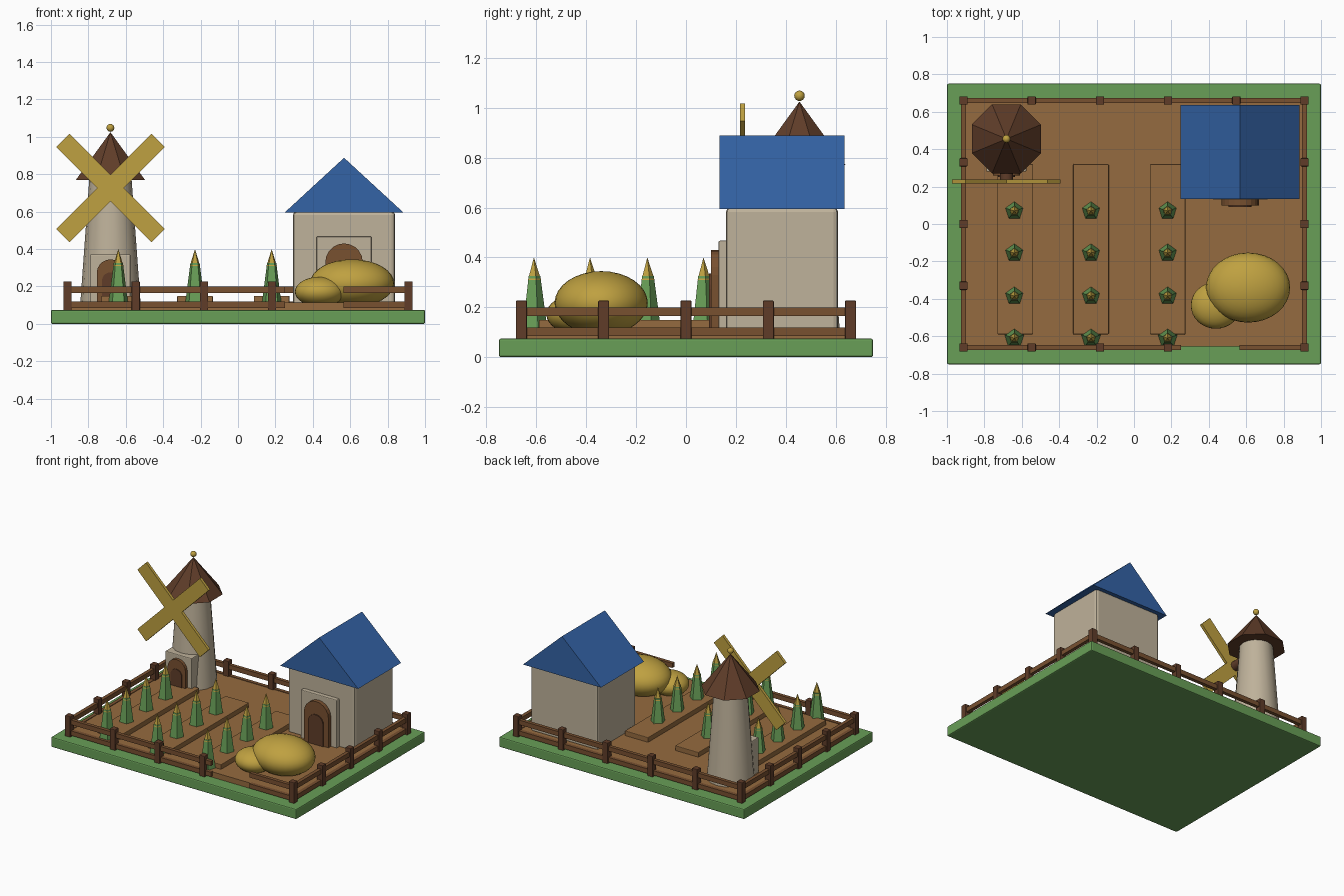
import bpy, bmesh, math
from mathutils import Matrix, Vector

if "Cube" in bpy.data.objects:
    bpy.data.objects.remove(bpy.data.objects["Cube"])


def mat(name, rgb):
    m = bpy.data.materials.new(name)
    m.diffuse_color = (*rgb, 1)
    m.use_nodes = True
    m.node_tree.nodes["Principled BSDF"].inputs["Base Color"].default_value = m.diffuse_color
    return m


GRASS = mat("grass_green", (0.14, 0.345, 0.095))
SOIL = mat("soil_brown", (0.30, 0.147, 0.050))
RAIL = mat("rail_brown", (0.19, 0.082, 0.030))
DARK = mat("dark_wood", (0.115, 0.046, 0.022))
STONE = mat("pale_stone", (0.52, 0.445, 0.325))
BLUE = mat("roof_blue", (0.034, 0.125, 0.38))
STRAW = mat("straw_yellow", (0.52, 0.355, 0.052))


def finish(bm, name, material, smooth=False):
    bmesh.ops.recalc_face_normals(bm, faces=bm.faces)
    me = bpy.data.meshes.new(name)
    bm.to_mesh(me)
    bm.free()
    me.materials.append(material)
    ob = bpy.data.objects.new(name, me)
    bpy.context.collection.objects.link(ob)
    if smooth:
        bpy.ops.object.select_all(action='DESELECT')
        ob.select_set(True)
        bpy.context.view_layer.objects.active = ob
        bpy.ops.object.shade_smooth_by_angle(angle=math.radians(35))
    return ob


def box(name, material, lo, hi, bevel=0.0, rot=None):
    lo, hi = Vector(lo), Vector(hi)
    bm = bmesh.new()
    bmesh.ops.create_cube(bm, size=1)
    bmesh.ops.scale(bm, vec=hi - lo, verts=bm.verts)
    if bevel:
        bmesh.ops.bevel(bm, geom=bm.edges[:], offset=bevel, segments=2,
                        profile=0.5, affect='EDGES')
    if rot:
        bm.transform(rot)
    bmesh.ops.translate(bm, vec=(lo + hi) / 2, verts=bm.verts)
    return finish(bm, name, material)


def cone(name, material, x, y, z0, z1, r0, r1, sides, turn=0.0, smooth=False):
    bm = bmesh.new()
    bmesh.ops.create_cone(bm, cap_ends=True, segments=sides, radius1=r0,
                          radius2=r1, depth=z1 - z0)
    bmesh.ops.remove_doubles(bm, verts=bm.verts, dist=1e-5)
    bm.transform(Matrix.Translation((x, y, (z0 + z1) / 2)) @ Matrix.Rotation(turn, 4, 'Z'))
    return finish(bm, name, material, smooth)


def ball(name, material, centre, radii, seg=32):
    bm = bmesh.new()
    bmesh.ops.create_uvsphere(bm, u_segments=seg, v_segments=seg // 2, radius=1)
    bmesh.ops.scale(bm, vec=radii, verts=bm.verts)
    bmesh.ops.translate(bm, vec=centre, verts=bm.verts)
    return finish(bm, name, material, True)


def prism(name, material, profile, y0, y1):
    """Extrude an x-z outline along y."""
    bm = bmesh.new()
    f = bm.faces.new([bm.verts.new((x, y0, z)) for x, z in profile])
    ext = bmesh.ops.extrude_face_region(bm, geom=[f])
    vs = [v for v in ext["geom"] if isinstance(v, bmesh.types.BMVert)]
    bmesh.ops.translate(bm, vec=(0, y1 - y0, 0), verts=vs)
    return finish(bm, name, material)


def arch(cx, r, z0, top, n=10):
    pts = [(cx + r, z0)]
    pts += [(cx + r * math.cos(math.pi * i / n), top - r + r * math.sin(math.pi * i / n))
            for i in range(n + 1)]
    return pts + [(cx - r, z0)]


G = 0.115   # soil level

# Ground slab, soil and planting beds
box("grass_base", GRASS, (-1, -0.75, 0), (1, 0.75, 0.075), 0.008)
box("soil", SOIL, (-0.91, -0.655, 0.06), (0.91, 0.655, G))
for bx in (-0.635, -0.23, 0.18):
    box("planting_bed", SOIL, (bx - 0.095, -0.59, 0.1), (bx + 0.095, 0.32, 0.15), 0.004)

# Crops: green five-sided stalks with straw tips
for cx in (-0.64, -0.23, 0.18):
    for cy in (0.07, -0.155, -0.385, -0.61):
        cone("crop_stalk", GRASS, cx, cy, G, 0.325, 0.054, 0.026, 5)
        cone("crop_tip", STRAW, cx, cy, 0.31, 0.40, 0.029, 0, 5)

# Fence posts, leaving a gap at the front for the gate
FX, FY = 0.912, 0.66
post_x = [-FX + i * 2 * FX / 5 for i in range(6)]
posts = [(x, FY) for x in post_x]
posts += [(x, -FY) for i, x in enumerate(post_x) if i != 4]
posts += [(sx * FX, y) for sx in (-1, 1) for y in (-FY / 2, 0, FY / 2)]
for x, y in posts:
    box("fence_post", DARK, (x - 0.022, y - 0.022, 0.06), (x + 0.022, y + 0.022, 0.227), 0.004)

# Fence rails
T = 0.013
for z0, z1 in ((0.085, 0.119), (0.165, 0.199)):
    for s in (-1, 1):
        box("side_rail", RAIL, (s * FX - T, -FY, z0), (s * FX + T, FY, z1))
    for name, xa, xb, y in (("back_rail", -FX, FX, FY), ("front_rail", -FX, 0.25, -FY),
                            ("front_gate_rail", 0.565, FX, -FY)):
        box(name, RAIL, (xa, y - T, z0), (xb, y + T, z1))


# Doorway: stone surround, arched wooden frame, dark door and handle post
def doorway(name, cx, y_front, s, y_back):
    box(name + "_surround", STONE, (cx - 0.147 * s, y_front + 0.03 * s, G - 0.02),
        (cx + 0.147 * s, y_back, G + 0.352 * s), 0.006)
    prism(name + "_arch", RAIL, arch(cx, 0.1 * s, G - 0.01, G + 0.315 * s),
          y_front, y_front + 0.06 * s)
    prism(name + "_door", DARK, arch(cx, 0.062 * s, G - 0.01, G + 0.22 * s),
          y_front - 0.008 * s, y_front + 0.03 * s)


# House
HX, HY = 0.567, 0.385
box("house_walls", STONE, (HX - 0.273, HY - 0.225, 0.1), (HX + 0.273, HY + 0.225, 0.60), 0.018)
prism("house_roof", BLUE, [(HX - 0.318, 0.595), (HX + 0.318, 0.595), (HX, 0.888)],
      HY - 0.25, HY + 0.25)
doorway("house", HX, 0.10, 1.0, 0.20)

# Windmill tower, cap and finial
MX, MY = -0.682, 0.455
cone("mill_tower", STONE, MX, MY, 0.1, 0.79, 0.162, 0.112, 16, 0, True)
cone("mill_cap", DARK, MX, MY, 0.77, 1.025, 0.2, 0, 8, math.pi / 8)
ball("mill_finial", STRAW, (MX, MY, 1.048), (0.021, 0.021, 0.021), 16)
doorway("mill", MX, 0.258, 0.73, 0.40)

# Sails and axle
MZ = 0.727
for a in (math.pi / 4, -math.pi / 4):
    box("mill_sail", STRAW, (MX - 0.36, 0.216, MZ - 0.05), (MX + 0.36, 0.237, MZ + 0.05),
        0, Matrix.Rotation(a, 4, 'Y'))
bm = bmesh.new()
bmesh.ops.create_cone(bm, cap_ends=True, segments=12, radius1=0.035, radius2=0.035, depth=0.2)
bm.transform(Matrix.Translation((MX, 0.33, MZ)) @ Matrix.Rotation(math.pi / 2, 4, 'X'))
finish(bm, "mill_axle", DARK, True)

# Hay heaps
ball("large_hay_heap", STRAW, (0.61, -0.34, 0.217), (0.225, 0.187, 0.128))
ball("small_hay_heap", STRAW, (0.438, -0.435, 0.172), (0.134, 0.125, 0.08))
